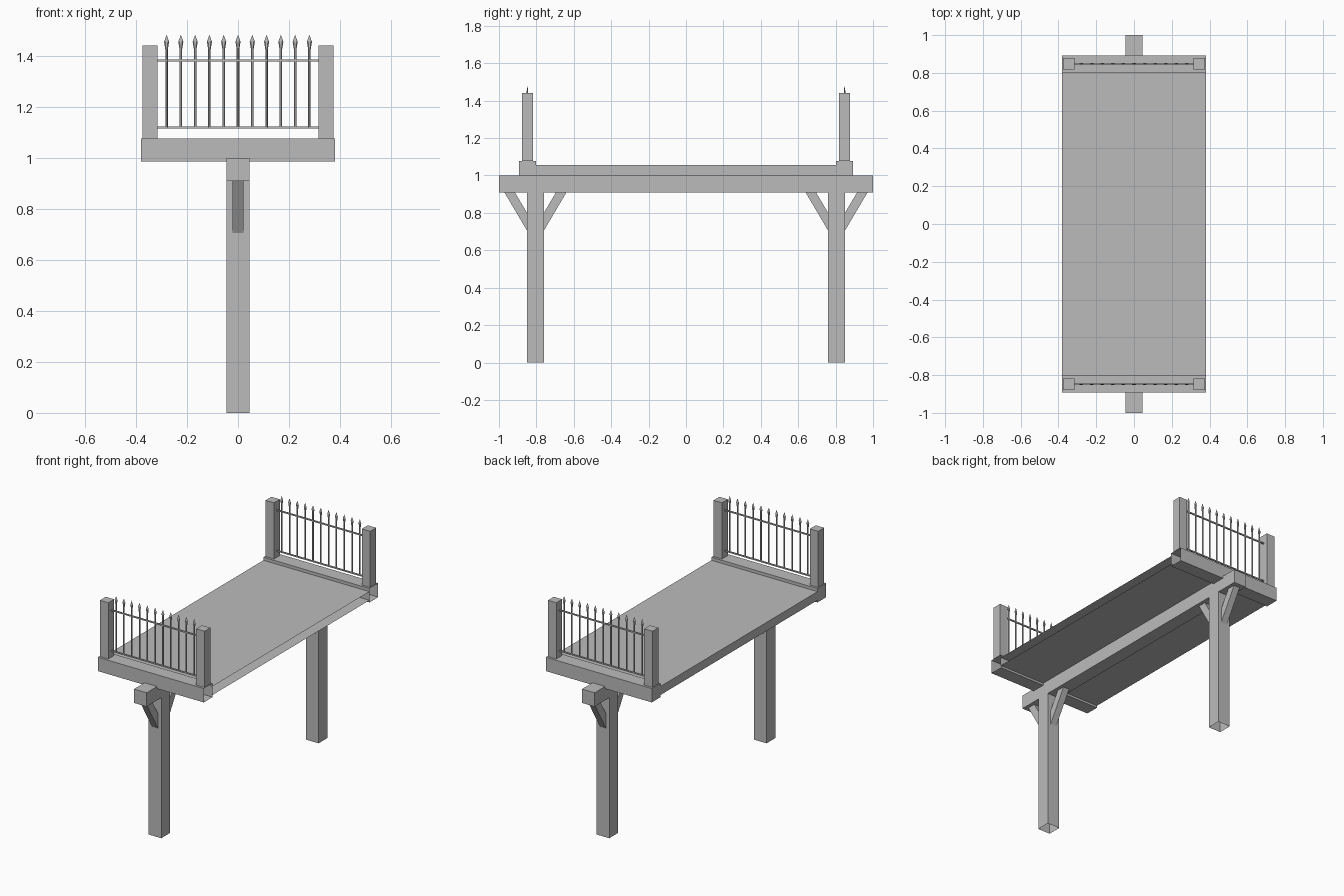
import bpy, bmesh
from mathutils import Vector

cube = bpy.data.objects.get("Cube")
if cube:
    bpy.data.objects.remove(cube, do_unlink=True)

grey = bpy.data.materials.new("plain grey")
grey.use_nodes = True
GREY = (0.5, 0.5, 0.5, 1)
grey.diffuse_color = GREY
for node in grey.node_tree.nodes:
    if node.type == 'BSDF_PRINCIPLED':
        node.inputs["Base Color"].default_value = GREY


def finish(name, bm):
    mesh = bpy.data.meshes.new(name)
    bm.to_mesh(mesh)
    bm.free()
    mesh.materials.append(grey)
    obj = bpy.data.objects.new(name, mesh)
    bpy.context.collection.objects.link(obj)
    return obj


def box(name, low, high, open_side=None):
    """Box between two corners; a side given by its normal is left open."""
    low, high = Vector(low), Vector(high)
    bm = bmesh.new()
    bmesh.ops.create_cube(bm, size=1)
    if open_side:
        bm.normal_update()
        gone = [f for f in bm.faces if f.normal.dot(Vector(open_side)) > 0.9]
        bmesh.ops.delete(bm, geom=gone, context='FACES')
    bmesh.ops.scale(bm, vec=high - low, verts=bm.verts)
    bmesh.ops.translate(bm, vec=(low + high) / 2, verts=bm.verts)
    return finish(name, bm)


def prism(name, outline, half_width):
    """Side outline of (y, z) points, extruded along x."""
    bm = bmesh.new()
    face = bm.faces.new([bm.verts.new((-half_width, y, z)) for y, z in outline])
    new = bmesh.ops.extrude_face_region(bm, geom=[face])["geom"]
    bmesh.ops.translate(bm, vec=(2 * half_width, 0, 0),
                        verts=[v for v in new if isinstance(v, bmesh.types.BMVert)])
    bmesh.ops.recalc_face_normals(bm, faces=bm.faces)
    return finish(name, bm)


def spear(name, x, y):
    """Thin round bar with a flattened pointed head."""
    bm = bmesh.new()
    # (height, half width, half depth) rings from the bar foot to the tip
    rings = [(1.118, .005, .005), (1.425, .005, .005), (1.455, .01, .004)]
    loops = []
    for z, w, d in rings:
        loops.append([bm.verts.new((x + w * a, y + d * b, z))
                      for a, b in ((1, 0), (.5, .87), (-.5, .87),
                                   (-1, 0), (-.5, -.87), (.5, -.87))])
    tip = bm.verts.new((x, y, 1.482))
    n = len(loops[0])
    for i in range(n):
        j = (i + 1) % n
        for a, b in zip(loops, loops[1:]):
            bm.faces.new((a[i], a[j], b[j], b[i]))
        bm.faces.new((loops[-1][i], loops[-1][j], tip))
    bm.faces.new(loops[0][::-1])
    return finish(name, bm)


# Long beam and the deck resting on it
box("beam", (-.045, -1, .91), (.045, 1, 1))
box("deck", (-.38, -.805, 1), (.38, .805, 1.056), open_side=(1, 0, 0))

for end, s in (("front", -1), ("back", 1)):
    def span(a, b):
        return sorted((s * a, s * b))

    # Leg
    y0, y1 = span(.76, .85)
    box(end + "_leg", (-.045, y0, 0), (.045, y1, .91), open_side=(0, 0, -1))

    # Diagonal braces on both sides of the leg
    for place, t in (("outer", 1), ("inner", -1)):
        outline = [(.045, .705), (.045, .80), (.11, .91), (.166, .91)]
        prism(f"{end}_{place}_brace",
              [(s * (.805 + t * y), z) for y, z in outline], .022)

    # Sill across the deck end
    y0, y1 = span(.803, .893)
    box(end + "_sill", (-.38, y0, .986), (.38, y1, 1.076), open_side=(1, 0, 0))

    # Corner posts
    y0, y1 = span(.818, .878)
    for side, m in (("left", 1), ("right", -1)):
        x0, x1 = sorted((m * .315, m * .375))
        box(f"{end}_{side}_post", (x0, y0, 1.076), (x1, y1, 1.44))

    # Railing between the posts
    y = s * .848
    for level, z in (("upper", 1.382), ("lower", 1.119)):
        box(f"{end}_{level}_rail", (-.315, y - .004, z - .004), (.315, y + .004, z + .004))
    for i in range(11):
        spear(f"{end}_spear_{i + 1}", (i - 5) * .056, y)
